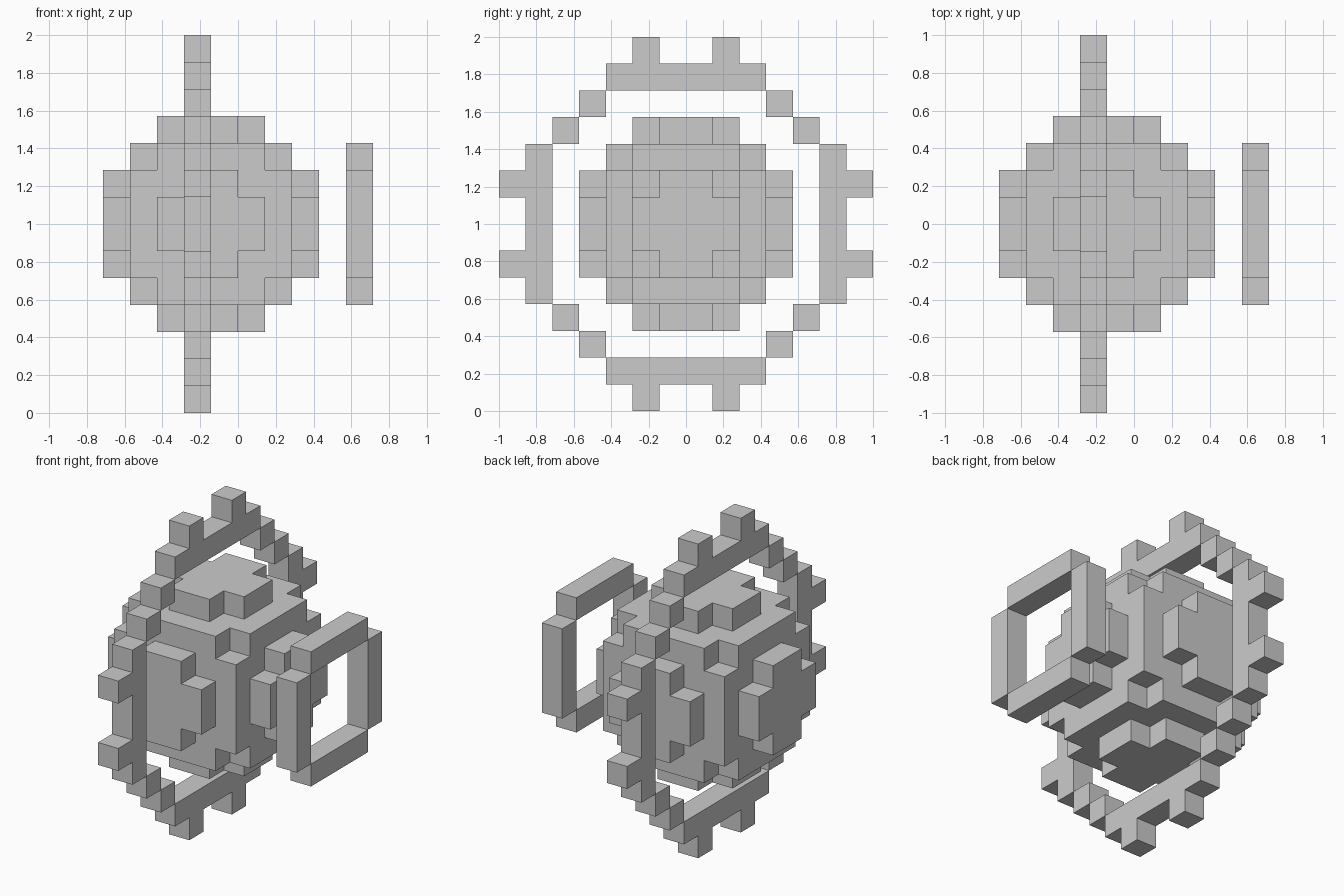
import bpy, bmesh
from mathutils import Vector

if "Cube" in bpy.data.objects:
    bpy.data.objects.remove(bpy.data.objects["Cube"])

U = 1 / 7  # voxel size


def voxel_object(name, cells, center):
    """Mesh the outer faces of a set of voxels; cell centres are in odd half-voxel units."""
    cells = set(cells)
    bm = bmesh.new()
    verts = {}

    def vert(p):
        if p not in verts:
            verts[p] = bm.verts.new(Vector(p) * U / 2 + Vector(center))
        return verts[p]

    for c in cells:
        for axis in range(3):
            for s in (-1, 1):
                n = list(c)
                n[axis] += 2 * s
                if tuple(n) in cells:
                    continue
                corners = []
                for a, b in ((-1, -1), (1, -1), (1, 1), (-1, 1)):
                    p = list(c)
                    p[axis] += s
                    p[(axis + 1) % 3] += a
                    p[(axis + 2) % 3] += b
                    corners.append(vert(tuple(p)))
                bm.faces.new(corners if s > 0 else corners[::-1])
    mesh = bpy.data.meshes.new(name)
    bm.to_mesh(mesh)
    bm.free()
    obj = bpy.data.objects.new(name, mesh)
    bpy.context.collection.objects.link(obj)
    return obj


def ring_cells(quadrant):
    """Mirror (y, z) cells of one octant over the diagonal and both axes."""
    return {(0, sy * p, sz * q) for y, z in quadrant for p, q in ((y, z), (z, y))
            for sy in (-1, 1) for sz in (-1, 1)}


# Blocky ball, eight voxels across
odd = range(-7, 8, 2)
voxel_object("ball", [(x, y, z) for x in odd for y in odd for z in odd
                      if x * x + y * y + z * z < 64], (-U, 0, 1))

# Large ring around the ball: bars, stair-stepped diagonals and paired teeth
voxel_object("toothed_ring",
             ring_cells([(1, 11), (3, 11), (5, 11), (7, 9), (3, 13)]),
             (-1.5 * U, 0, 1))

# Small floating ring at the right side, with open corners
voxel_object("side_ring", ring_cells([(1, 5), (3, 5)]), (4.5 * U, 0, 1))
